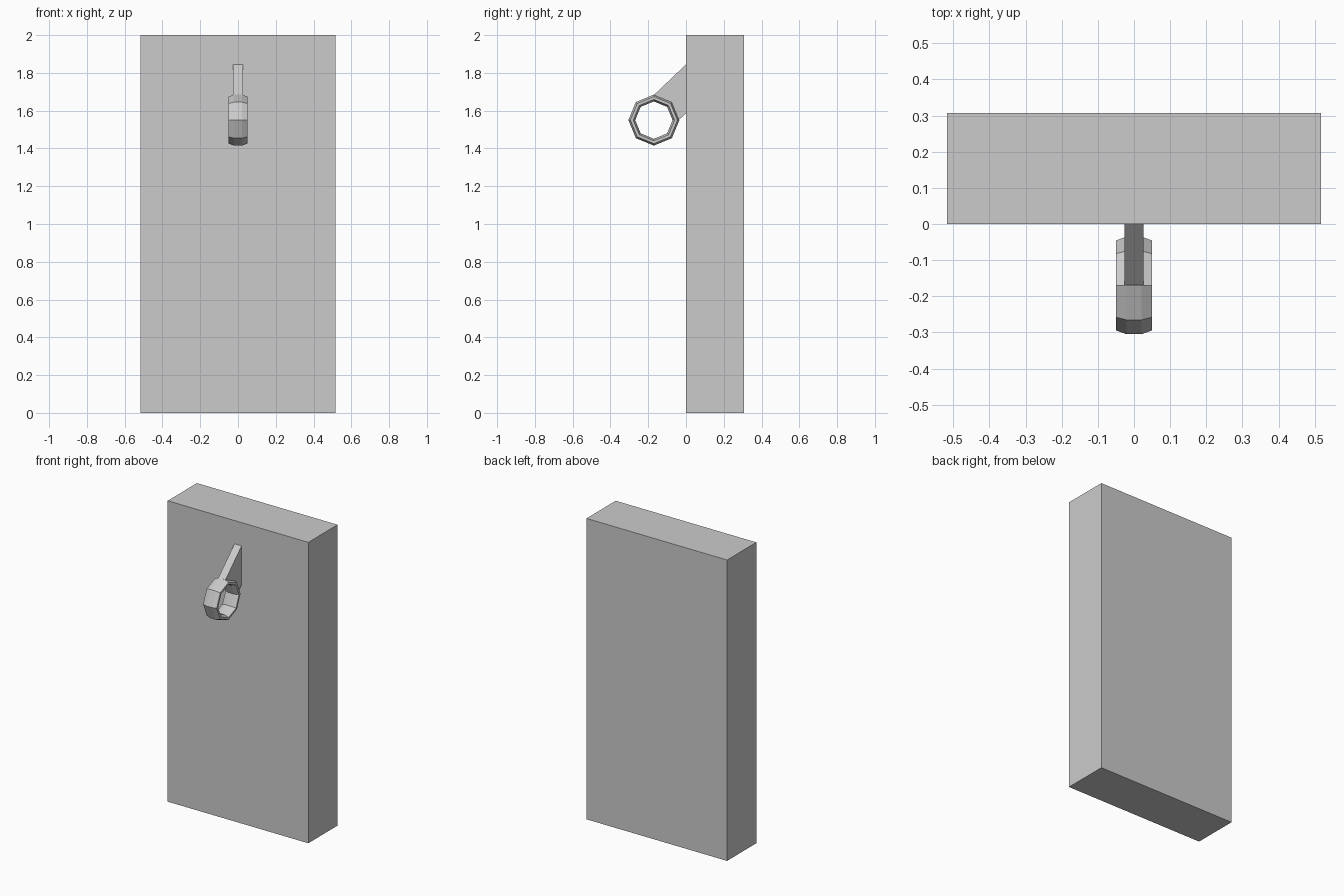
import bpy, bmesh
from math import sin, cos, pi

if "Cube" in bpy.data.objects:
    bpy.data.objects.remove(bpy.data.objects["Cube"])


def make_object(name, bm):
    bmesh.ops.recalc_face_normals(bm, faces=bm.faces)
    mesh = bpy.data.meshes.new(name)
    bm.to_mesh(mesh)
    bm.free()
    obj = bpy.data.objects.new(name, mesh)
    bpy.context.collection.objects.link(obj)


def prism(name, profile, half_width):
    """Extrude a (y, z) profile symmetrically along x."""
    bm = bmesh.new()
    face = bm.faces.new([bm.verts.new((-half_width, y, z)) for y, z in profile])
    new = bmesh.ops.extrude_face_region(bm, geom=[face])["geom"]
    verts = [g for g in new if isinstance(g, bmesh.types.BMVert)]
    bmesh.ops.translate(bm, verts=verts, vec=(2 * half_width, 0, 0))
    make_object(name, bm)


def ring(name, centre, radius, half_width, half_depth, sides=8, section=8):
    """Faceted ring around the x axis with a flattened octagonal section."""
    bm = bmesh.new()
    loops = []
    for i in range(sides):
        a = 2 * pi * i / sides
        loop = []
        for j in range(section):
            b = 2 * pi * (j + 0.5) / section
            r = radius + half_depth * sin(b)
            loop.append(bm.verts.new((half_width * cos(b),
                                      centre[0] + r * cos(a),
                                      centre[1] + r * sin(a))))
        loops.append(loop)
    for i in range(sides):
        p, q = loops[i], loops[(i + 1) % sides]
        for j in range(section):
            k = (j + 1) % section
            bm.faces.new((p[j], p[k], q[k], q[j]))
    make_object(name, bm)


# Upright slab
prism("slab", [(0, 0), (0.307, 0), (0.307, 2), (0, 2)], 0.517)

# Wall bracket, its front edge buried in the ring
prism("bracket", [(0, 1.845), (-0.17, 1.683), (-0.084, 1.636),
                  (-0.045, 1.55), (-0.038, 1.55), (0, 1.587)], 0.026)

# Hanging ring
ring("ring", (-0.17, 1.55), 0.117, 0.054, 0.0195)
